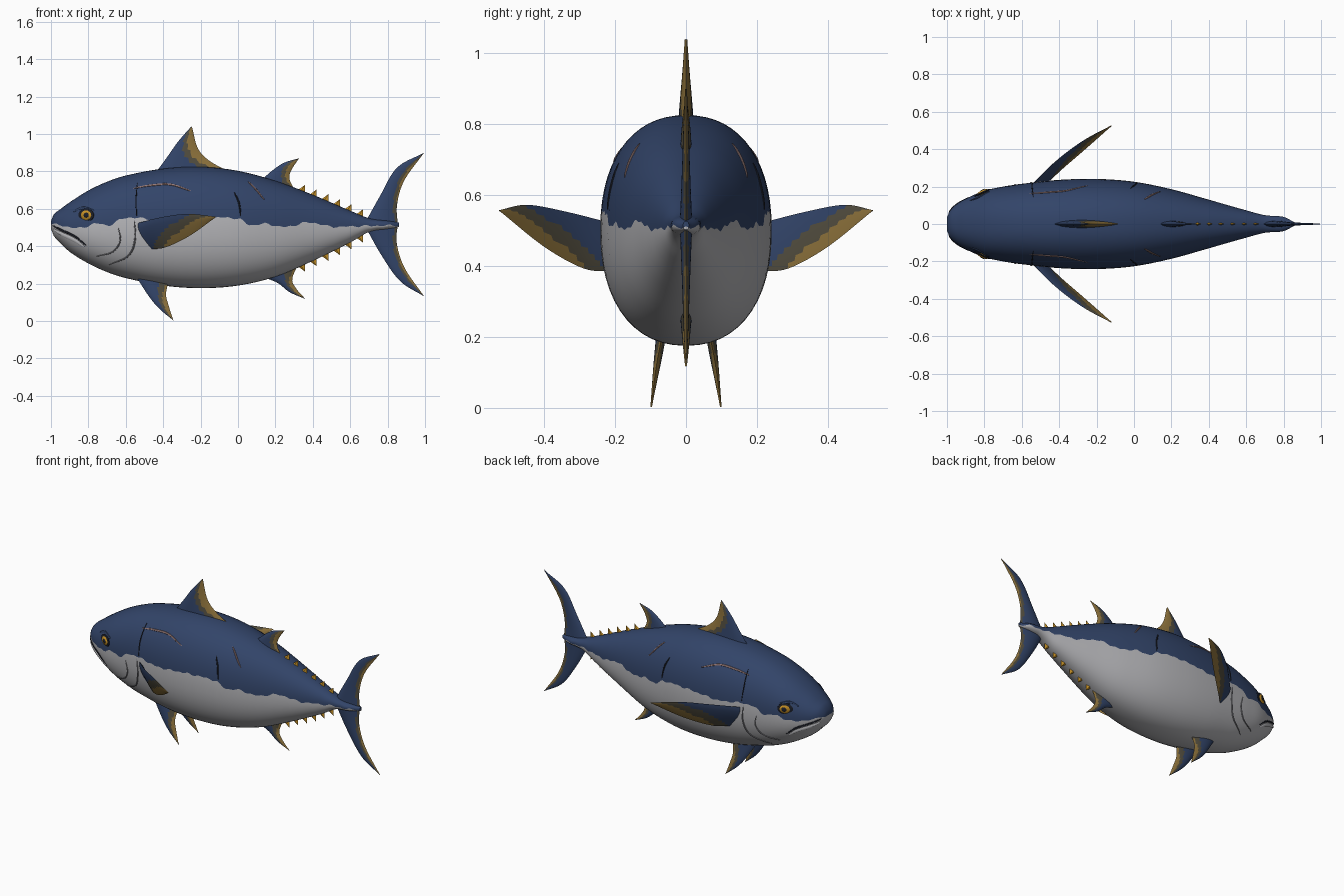
import bpy, bmesh, math
from mathutils import Vector

if "Cube" in bpy.data.objects:
    bpy.data.objects.remove(bpy.data.objects["Cube"])


def mat(name, r, g, b):
    m = bpy.data.materials.new(name)
    m.diffuse_color = (r, g, b, 1)
    m.use_nodes = True
    m.node_tree.nodes["Principled BSDF"].inputs["Base Color"].default_value = m.diffuse_color
    return m


BLUE = mat("deep blue", .032, .058, .14)
WHITE = mat("belly grey", .46, .46, .48)
SLATE = mat("fin olive", .085, .075, .05)
GOLD = mat("fin gold", .27, .17, .045)
YELLOW = mat("finlet yellow", .58, .29, .02)
DARK = mat("dark", .012, .014, .022)
SCAR = mat("scar pink", .30, .19, .18)
GROOVE = mat("groove grey", .20, .20, .22)


def interp(table, x, col):
    """Smooth lookup in a table sorted by its first column."""
    n = len(table)
    x = min(max(x, table[0][0]), table[-1][0])
    i = next(k for k in range(n - 1) if x <= table[k + 1][0])

    def slope(k):
        a, b = table[max(k - 1, 0)], table[min(k + 1, n - 1)]
        return (b[col] - a[col]) / (b[0] - a[0])
    p, q = table[i], table[i + 1]
    h = q[0] - p[0]
    t = (x - p[0]) / h
    return ((2*t**3 - 3*t*t + 1) * p[col] + (t**3 - 2*t*t + t) * h * slope(i)
            + (3*t*t - 2*t**3) * q[col] + (t**3 - t*t) * h * slope(i + 1))


def along(pts, t):
    """Smooth point on a curve through evenly spaced control points."""
    rows = [(i / (len(pts) - 1), *p) for i, p in enumerate(pts)]
    return Vector([interp(rows, t, c) for c in (1, 2, 3)])


def build(name, bm, mats, angle=40):
    bmesh.ops.remove_doubles(bm, verts=bm.verts, dist=1e-5)
    bmesh.ops.recalc_face_normals(bm, faces=bm.faces)
    me = bpy.data.meshes.new(name)
    bm.to_mesh(me)
    bm.free()
    for m in mats:
        me.materials.append(m)
    ob = bpy.data.objects.new(name, me)
    bpy.context.collection.objects.link(ob)
    bpy.ops.object.select_all(action='DESELECT')
    ob.select_set(True)
    bpy.context.view_layer.objects.active = ob
    bpy.ops.object.shade_smooth_by_angle(angle=math.radians(angle))
    return ob


def loft(bm, rings, rule):
    """Skin closed rings; rule(ring, segment) gives the material index."""
    vs = [[bm.verts.new(p) for p in r] for r in rings]
    n = len(vs[0])
    for i in range(len(vs) - 1):
        for j in range(n):
            k = (j + 1) % n
            f = bm.faces.new((vs[i][j], vs[i][k], vs[i + 1][k], vs[i + 1][j]))
            f.material_index = rule(i, j)
    for i, r in ((0, vs[0]), (len(vs) - 2, vs[-1])):
        c = bm.verts.new(sum((v.co for v in r), Vector()) / n)
        for j in range(n):
            bm.faces.new((r[j], r[(j + 1) % n], c)).material_index = rule(i, j)


# Body stations: x, top, bottom, half width
BODY = [(-1, .535, .495, .035), (-.985, .57, .455, .07), (-.95, .598, .418, .105),
        (-.9, .635, .37, .135), (-.8, .698, .308, .178), (-.7, .745, .262, .2),
        (-.6, .778, .23, .215), (-.4, .815, .19, .236), (-.2, .825, .176, .241),
        (0, .803, .19, .226), (.2, .75, .237, .186), (.4, .675, .322, .13),
        (.6, .59, .42, .073), (.7, .55, .476, .047), (.8, .537, .492, .038),
        (.86, .527, .503, .008)]
# Height where the blue back meets the pale belly
LINE = [(-1, .52), (-.9, .503), (-.84, .497), (-.76, .522), (-.69, .512), (-.61, .55),
        (-.5, .548), (-.4, .535), (-.2, .55), (0, .548), (.06, .515), (.15, .52),
        (.25, .503), (.38, .528), (.5, .505), (.65, .508), (.86, .512)]
POW = 2 / 2.25


def section(x):
    top, bot, w = (interp(BODY, x, c) for c in (1, 2, 3))
    return (top + bot) / 2, (top - bot) / 2, w


def side_y(x, z):
    zc, h, w = section(x)
    u = min(abs((z - zc) / h), 1)
    return w * (1 - u ** (2 / POW)) ** (POW / 2)


def body_ring(x, n=14):
    zc, h, w = section(x)
    zl = interp(LINE, x, 1) + .004 * math.sin(x * 95) + .003 * math.sin(x * 57)
    u = max(-.8, min(.8, (zl - zc) / h))
    mid = math.copysign(math.asin(abs(u) ** (1 / POW)), u)
    up = [mid + (math.pi / 2 - mid) * i / n for i in range(n + 1)]
    low = [-math.pi / 2 + (mid + math.pi / 2) * i / n for i in range(n)]

    def pt(a, s):
        return (x, s * w * max(math.cos(a), 0) ** POW,
                zc + h * math.copysign(abs(math.sin(a)) ** POW, a))
    half = low + up
    return [pt(a, 1) for a in half] + [pt(a, -1) for a in half[-2:0:-1]]


N = 14
xs = [-1, -.995, -.985] + [-.97 + 1.83 * i / 110 for i in range(111)]
bm = bmesh.new()
loft(bm, [body_ring(x, N) for x in xs], lambda i, j: 0 if N <= j < 3 * N else 1)
build("body", bm, [BLUE, WHITE])


def fin(name, lead, trail, normal, thick, cuts, chord_weight=.6, rows=16, cols=10):
    """Tapering foil between a leading and a trailing edge."""
    nrm = Vector(normal).normalized()
    rings = []
    for i in range(rows + 1):
        s = i / rows
        a, b = along(lead, s), along(trail, s)
        side = []
        for j in range(cols + 1):
            c = j / cols
            half = thick * (1 - .85 * s) * math.sin(math.pi * c ** .8) ** .8 if 0 < c < 1 else 0
            side.append((a.lerp(b, c), nrm * half))
        rings.append([p + o for p, o in side] + [p - o for p, o in side[-2:0:-1]])

    def rule(i, j):
        c = (j + .5 if j < cols else 2 * cols - j - .5) / cols
        v = chord_weight * c + (1 - chord_weight) * (i + .5) / rows
        return 0 if v < cuts[0] else 1 if v < cuts[1] else 2
    bm = bmesh.new()
    loft(bm, rings, rule)
    return build(name, bm, [BLUE, SLATE, GOLD], 50)


def flat(pts):
    return [(x, 0, z) for x, z in pts]


# Fins on the centre line
Y = (0, 1, 0)
fin("first_dorsal_fin", flat([(-.45, .78), (-.38, .875), (-.32, .96), (-.25, 1.04)]),
    flat([(-.02, .785), (-.15, .855), (-.215, .925), (-.245, 1.035)]), Y, .024, (.42, .55))
fin("second_dorsal_fin", flat([(.12, .75), (.19, .81), (.25, .848), (.327, .87)]),
    flat([(.31, .69), (.275, .76), (.287, .81), (.325, .868)]), Y, .017, (.42, .58))
fin("anal_fin", flat([(.12, .24), (.21, .205), (.275, .155), (.36, .118)]),
    flat([(.32, .30), (.29, .225), (.31, .175), (.358, .12)]), Y, .017, (.45, .6))
fin("upper_tail_fin", flat([(.69, .545), (.76, .67), (.85, .82), (.995, .9)]),
    flat([(.855, .51), (.85, .62), (.888, .75), (.993, .898)]), Y, .017, (.62, .74), .65)
fin("lower_tail_fin", flat([(.69, .488), (.765, .355), (.865, .215), (.995, .132)]),
    flat([(.855, .52), (.848, .42), (.89, .285), (.993, .135)]), Y, .017, (.62, .74), .65)

# Paired fins
for s, side in ((-1, "near"), (1, "far")):
    fin(side + "_pectoral_fin",
        [(-.55, s * .205, .52), (-.42, s * .335, .553), (-.27, s * .447, .573), (-.12, s * .527, .558)],
        [(-.46, s * .22, .385), (-.385, s * .292, .395), (-.26, s * .40, .455), (-.122, s * .522, .553)],
        (-.6, s * .8, 0), .014, (.42, .58), .4)
    fin(side + "_pelvic_fin",
        [(-.54, s * .068, .23), (-.475, s * .08, .13), (-.42, s * .089, .065), (-.345, s * .098, .003)],
        [(-.375, s * .068, .2), (-.385, s * .08, .14), (-.37, s * .089, .08), (-.347, s * .098, .008)],
        (0, 1, 0), .015, (.45, .6))

# Finlets above and below the tail
bm = bmesh.new()
for i in range(6):
    x = .325 + i * .062
    for up in (1, -1):
        edge = interp(BODY, x + .01, 1 if up > 0 else 2)
        half = .011 - i * .0005
        tip = bm.verts.new((x + .034, 0, edge + up * .028))
        base = [bm.verts.new((x + dx, dy * half, edge - up * (.012 + .3 * max(dx, 0))))
                for dx, dy in ((-.02, 0), (.005, 1), (.034, 0), (.005, -1))]
        bm.faces.new(base)
        for k in range(4):
            bm.faces.new((base[k], base[(k + 1) % 4], tip))
build("finlets", bm, [YELLOW], 30)


def seam(name, pts, s, width, material, steps=24):
    """Slim bead that follows the body's side through (x, z) points."""
    path = []
    for i in range(steps + 1):
        p = along(flat(pts), i / steps)
        path.append(Vector((p.x, s * side_y(p.x, p.z), p.z)))
    rings = []
    for i, p in enumerate(path):
        t = (path[min(i + 1, steps)] - path[max(i - 1, 0)]).normalized()
        out = Vector((-.15, s, (p.z - .5) * 2)).normalized()
        across = t.cross(out).normalized()
        out = across.cross(t).normalized()
        taper = .25 + .75 * math.sin(math.pi * i / steps) ** .5 if 0 < i < steps else .2
        rings.append([p + taper * (across * width * math.cos(a) + out * .0045 * math.sin(a))
                      for a in (k * math.pi / 4 for k in range(8))])
    bm = bmesh.new()
    loft(bm, rings, lambda i, j: 0)
    build(name, bm, [material])


def disc(name, s, x, z, rx, rz, depth, material, lift=0):
    bm = bmesh.new()
    bmesh.ops.create_uvsphere(bm, u_segments=20, v_segments=12, radius=1)
    y = side_y(x, z) + lift
    for v in bm.verts:
        # lean the ball along the slope of the cheek
        dx = v.co.x * rx
        v.co = Vector((x + dx, s * (y + v.co.y * s * depth + dx * .45), z + v.co.z * rz))
    build(name, bm, [material])


# Head details and scars on both sides
for s, side in ((-1, "near"), (1, "far")):
    disc(side + "_eye_socket", s, -.812, .566, .042, .036, .008, DARK)
    disc(side + "_eye", s, -.812, .566, .031, .028, .014, YELLOW)
    disc(side + "_pupil", s, -.812, .566, .015, .015, .008, DARK, .009)
    seam(side + "_brow", [(-.88, .585), (-.83, .605), (-.77, .59)], s, .008, BLUE)
    seam(side + "_mouth", [(-.992, .512), (-.94, .485), (-.87, .452), (-.81, .402)], s, .006, DARK)
    seam(side + "_lip", [(-.985, .49), (-.94, .466), (-.87, .432), (-.82, .395)], s, .012, WHITE)
    seam(side + "_gill_edge", [(-.555, .54), (-.55, .44), (-.585, .35), (-.69, .3)], s, .005, GROOVE)
    seam(side + "_cheek_edge", [(-.64, .5), (-.63, .43), (-.67, .37), (-.76, .345)], s, .004, GROOVE)
    seam(side + "_gill_slit", [(-.542, .56), (-.545, .65), (-.538, .74)], s, .003, DARK)
    seam(side + "_shoulder_scar", [(-.56, .71), (-.47, .725), (-.36, .73), (-.25, .695)], s, .006, SCAR)
    seam(side + "_flank_scar", [(-.02, .69), (.005, .63), (.015, .56)], s, .005, DARK)
    seam(side + "_rear_scar", [(.055, .745), (.09, .71), (.14, .65)], s, .005, SCAR)
